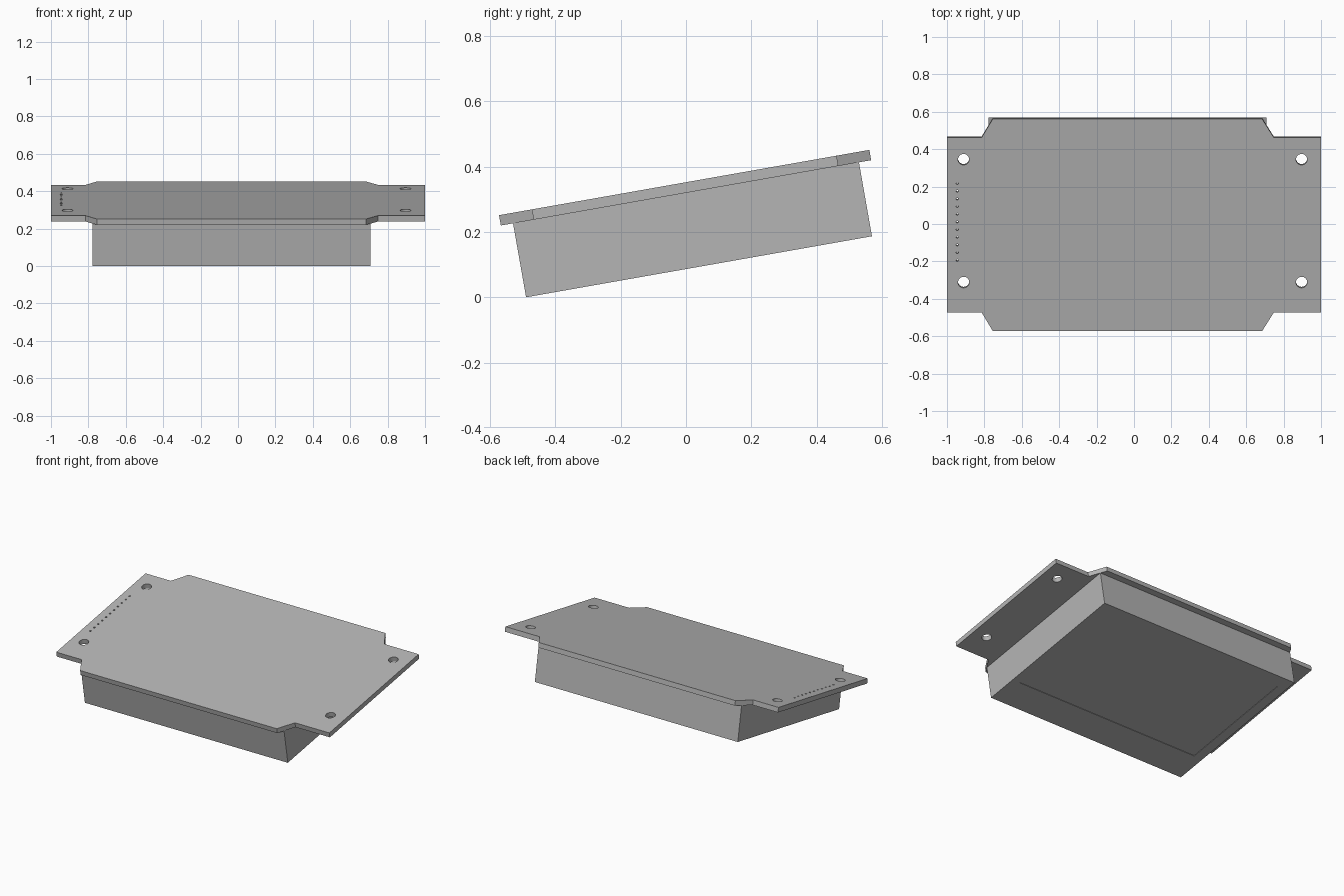
import bpy
import bmesh
from math import radians
from mathutils import Matrix

old = bpy.data.objects.get("Cube")
if old:
    bpy.data.objects.remove(old, do_unlink=True)

grey = bpy.data.materials.new("mid grey")
grey.use_nodes = True
colour = (0.46, 0.46, 0.46, 1)
grey.diffuse_color = colour
grey.node_tree.nodes["Principled BSDF"].inputs["Base Color"].default_value = colour

# Whole assembly leans back-up by ten degrees
TILT = Matrix.Translation((0, 0, 0.32)) @ Matrix.Rotation(radians(10), 4, "X")
THICK = 0.032


def make_object(name, bm):
    bmesh.ops.recalc_face_normals(bm, faces=bm.faces)
    mesh = bpy.data.meshes.new(name)
    bm.to_mesh(mesh)
    bm.free()
    mesh.materials.append(grey)
    obj = bpy.data.objects.new(name, mesh)
    bpy.context.collection.objects.link(obj)
    obj.matrix_world = TILT
    return obj


def prism(outline, z0, z1):
    bm = bmesh.new()
    face = bm.faces.new([bm.verts.new((x, y, z0)) for x, y in outline])
    top = bmesh.ops.extrude_face_region(bm, geom=[face])["geom"]
    verts = [v for v in top if isinstance(v, bmesh.types.BMVert)]
    bmesh.ops.translate(bm, verts=verts, vec=(0, 0, z1 - z0))
    return bm


def add_drill(bm, x, y, radius, sides):
    bmesh.ops.create_cone(bm, cap_ends=True, segments=sides, radius1=radius,
                          radius2=radius, depth=0.2,
                          matrix=Matrix.Translation((x, y, THICK / 2)))


# Board: notched outline mirrored front to back
half = [(-1, -0.474), (-0.815, -0.474), (-0.755, -0.576),
        (0.685, -0.576), (0.748, -0.474), (1, -0.474)]
outline = half + [(x, -y) for x, y in reversed(half)]
board = make_object("board", prism(outline, 0, THICK))

# Mounting holes and the row of pin holes
drills = bmesh.new()
for x in (-0.911, 0.896):
    for y in (-0.311, 0.356):
        add_drill(drills, x, y, 0.03, 32)
for i in range(11):
    add_drill(drills, -0.945, 0.017 + (i - 5) * 0.0417, 0.006, 10)
cutter = make_object("hole_cutter", drills)
cutter.hide_render = True

cut = board.modifiers.new("holes", "BOOLEAN")
cut.operation = "DIFFERENCE"
cut.solver = "EXACT"
cut.object = cutter
bpy.context.view_layer.update()
evaluated = board.evaluated_get(bpy.context.evaluated_depsgraph_get())
drilled = bpy.data.meshes.new_from_object(evaluated)
board.modifiers.clear()
board.data = drilled
bpy.data.objects.remove(cutter, do_unlink=True)

# Block under the board, with a very shallow recessed panel in its underside
left, right, front, back, low = 0.708, -0.778, -0.538, 0.538, -0.23
bm = prism([(right, front), (left, front), (left, back), (right, back)], low, 0)
bm.normal_update()
bottom = min(bm.faces, key=lambda f: f.calc_center_median().z)
bmesh.ops.inset_individual(bm, faces=[bottom], thickness=0.06)
for v in bottom.verts:
    v.co.x = 0.65 if v.co.x > 0 else -0.714
    v.co.y = 0.457 if v.co.y > 0 else -0.334
wall = bmesh.ops.extrude_face_region(bm, geom=[bottom])["geom"]
bmesh.ops.translate(bm, vec=(0, 0, 0.003),
                    verts=[v for v in wall if isinstance(v, bmesh.types.BMVert)])
if bottom.is_valid:
    bmesh.ops.delete(bm, geom=[bottom], context="FACES_ONLY")
make_object("display_block", bm)
